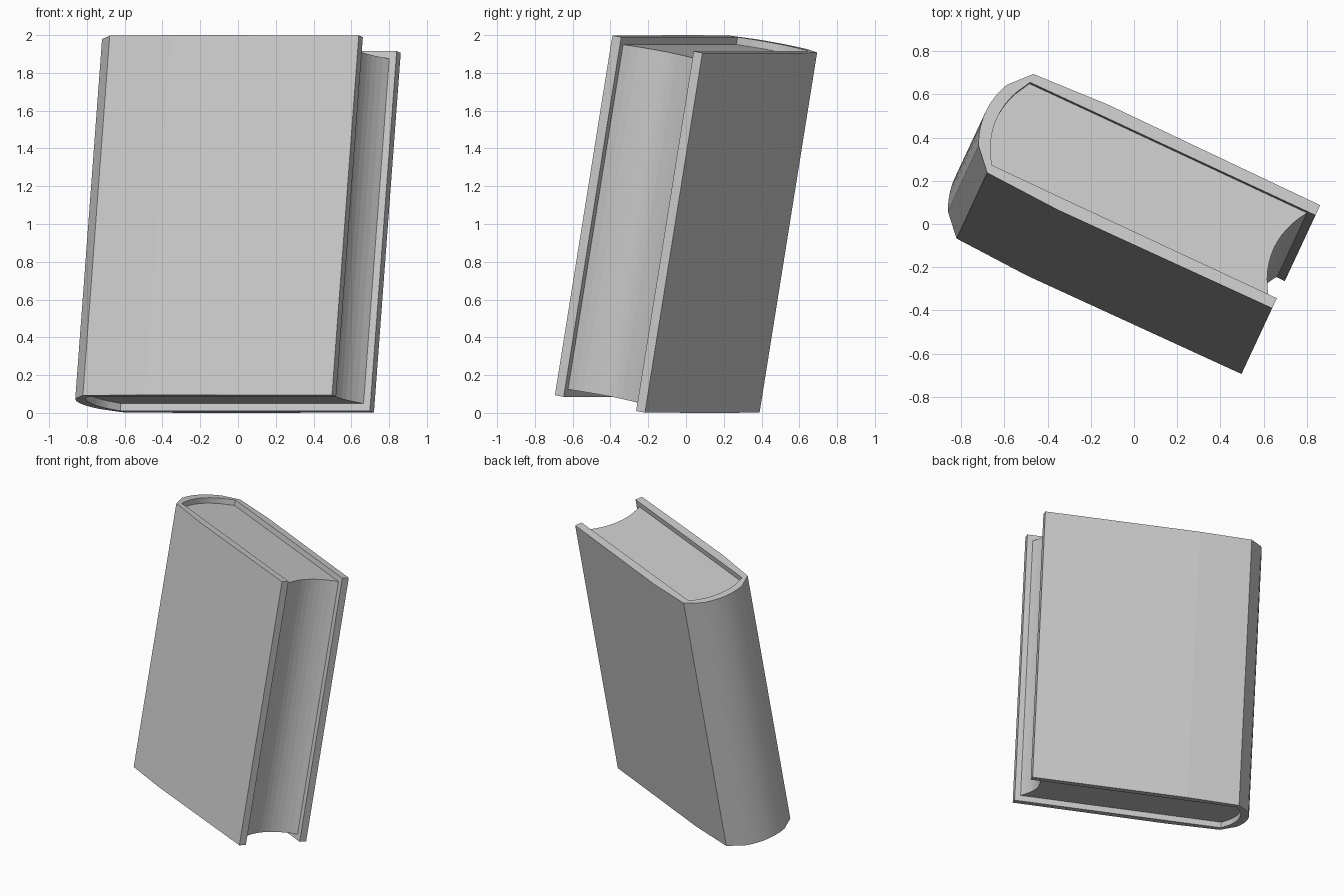
import bpy, bmesh, math
from mathutils import Matrix, Vector

if "Cube" in bpy.data.objects:
    bpy.data.objects.remove(bpy.data.objects["Cube"])

HEIGHT = 1.934      # cover height
RECESS = 0.04       # pages sit inside the cover at top and bottom
SEG = 12            # facets along each curved edge
POSE = Matrix.Rotation(math.radians(-25), 4, 'Z') @ Matrix.Rotation(math.radians(-10), 4, 'X')


def arc(base, bulge, half, n=SEG):
    """Shallow curve from +half to -half, bulging along x."""
    pts = []
    for i in range(n + 1):
        t = 1 - 2 * i / n
        pts.append((base + bulge * (1 - t * t), half * t))
    return pts


def mirrored(side, middle):
    """Open profile: side, middle, then the side flipped in y."""
    return side + middle + [(x, -y) for x, y in reversed(side)]


def make_object(name, bm):
    bmesh.ops.recalc_face_normals(bm, faces=bm.faces)
    mesh = bpy.data.meshes.new(name)
    bm.to_mesh(mesh)
    bm.free()
    mesh.transform(POSE)
    obj = bpy.data.objects.new(name, mesh)
    bpy.context.collection.objects.link(obj)
    return obj


def extrude_up(bm, depth):
    res = bmesh.ops.extrude_face_region(bm, geom=bm.faces[:])
    top = [v for v in res['geom'] if isinstance(v, bmesh.types.BMVert)]
    bmesh.ops.translate(bm, verts=top, vec=(0, 0, depth))


# Cover: U-shaped strip between outer and inner profiles, with a rounded spine
outer = mirrored([(0.74, 0.267), (-0.35, 0.274), (-0.72, 0.256)],
                 arc(-0.81, -0.036, 0.157))
inner = mirrored([(0.74, 0.215), (-0.35, 0.215), (-0.717, 0.214)],
                 arc(-0.756, -0.03, 0.142))
bm = bmesh.new()
rows = [[bm.verts.new((x, y, 0)) for x, y in pts] for pts in (outer, inner)]
for i in range(len(outer) - 1):
    bm.faces.new((rows[0][i], rows[0][i + 1], rows[1][i + 1], rows[1][i]))
extrude_up(bm, HEIGHT)
cover = make_object("cover", bm)

# Page block: follows the inner cover, with a hollow fore edge
bm = bmesh.new()
outline = inner[1:-1] + arc(0.70, -0.07, 0.215)[::-1]
bm.faces.new([bm.verts.new((x, y, RECESS)) for x, y in outline])
extrude_up(bm, HEIGHT - 2 * RECESS)
pages = make_object("page_block", bm)

# Centre the book and stand it on the ground
co = [v.co for o in (cover, pages) for v in o.data.vertices]
lo = Vector([min(c[i] for c in co) for i in range(3)])
hi = Vector([max(c[i] for c in co) for i in range(3)])
shift = Vector((-(lo.x + hi.x) / 2, -(lo.y + hi.y) / 2, -lo.z))
for o in (cover, pages):
    o.data.transform(Matrix.Translation(shift))
